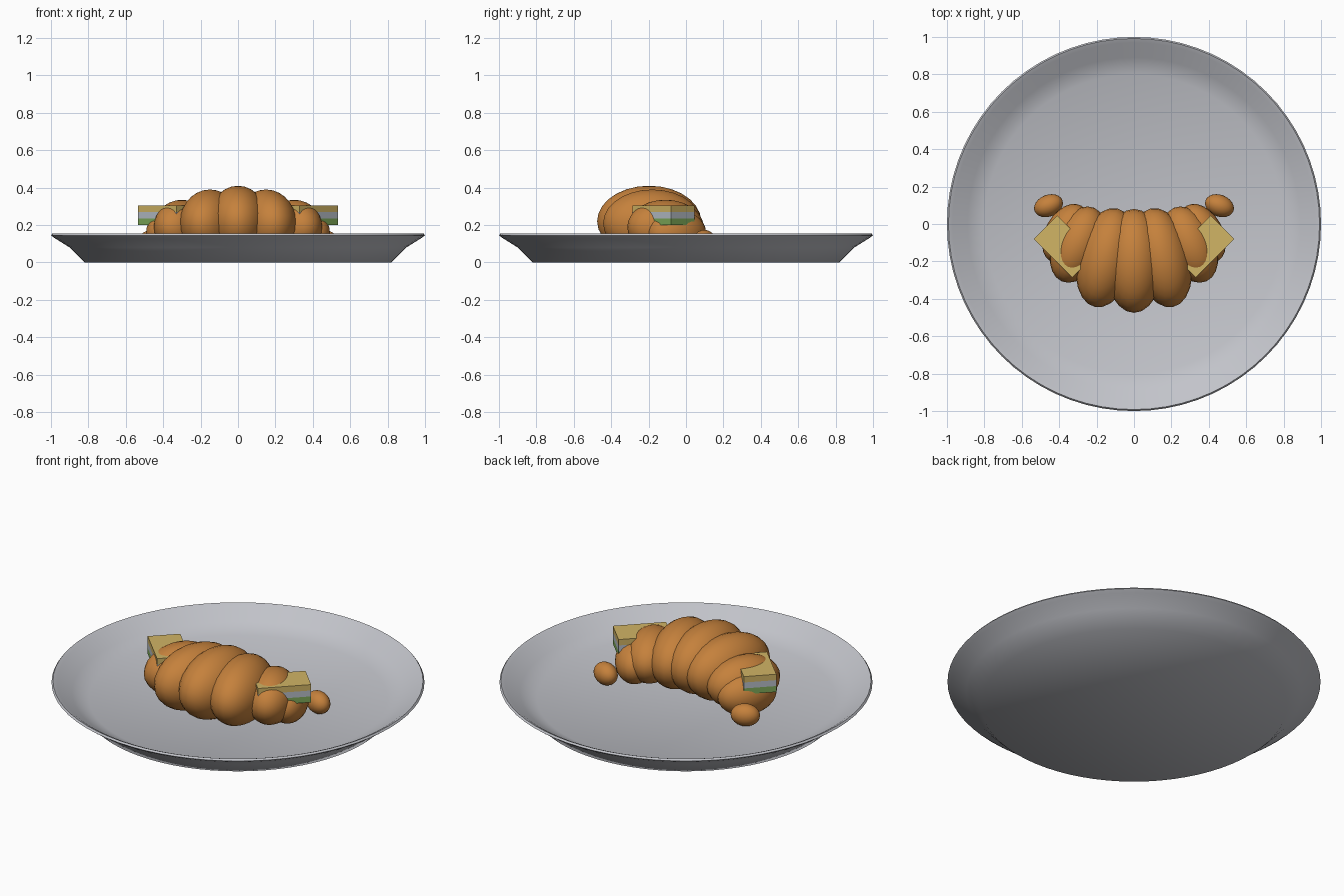
import bpy, bmesh, math
from mathutils import Matrix

if "Cube" in bpy.data.objects:
    bpy.data.objects.remove(bpy.data.objects["Cube"])


def material(name, rgb):
    m = bpy.data.materials.new(name)
    m.diffuse_color = (*rgb, 1)
    m.use_nodes = True
    m.node_tree.nodes["Principled BSDF"].inputs["Base Color"].default_value = m.diffuse_color
    return m


CERAMIC = material("pale grey ceramic", (0.54, 0.55, 0.59))
CRUST = material("golden brown crust", (0.56, 0.22, 0.045))
CHEESE = material("yellow cheese", (0.64, 0.46, 0.13))
HAM = material("cool grey filling", (0.48, 0.52, 0.58))
LEAF = material("green lettuce", (0.21, 0.40, 0.10))


def finish(name, bm, mat, smooth=None):
    bmesh.ops.recalc_face_normals(bm, faces=bm.faces)
    me = bpy.data.meshes.new(name)
    bm.to_mesh(me)
    bm.free()
    ob = bpy.data.objects.new(name, me)
    bpy.context.collection.objects.link(ob)
    me.materials.append(mat)
    if smooth:
        bpy.ops.object.select_all(action='DESELECT')
        ob.select_set(True)
        bpy.context.view_layer.objects.active = ob
        bpy.ops.object.shade_smooth_by_angle(angle=math.radians(smooth))
    return ob


# Plate: profile spun around the vertical axis
profile = [(0, 0), (0.82, 0), (0.90, 0.08), (0.98, 0.13), (1.0, 0.145),
           (0.992, 0.155), (0.97, 0.145), (0.89, 0.09), (0.80, 0.05), (0, 0.05)]
bm = bmesh.new()
verts = [bm.verts.new((r, 0, z)) for r, z in profile]
edges = [bm.edges.new(p) for p in zip(verts, verts[1:])]
bmesh.ops.spin(bm, geom=verts + edges, cent=(0, 0, 0), axis=(0, 0, 1),
               angle=math.tau, steps=72, use_merge=True)
bmesh.ops.remove_doubles(bm, verts=bm.verts, dist=1e-5)
finish("plate", bm, CERAMIC, 60)


# Croissant: fan of overlapping ellipsoid rolls, mirrored about x = 0
def roll(name, centre, size, angle):
    bm = bmesh.new()
    bmesh.ops.create_uvsphere(
        bm, u_segments=24, v_segments=14, radius=1,
        matrix=Matrix.Translation(centre)
        @ Matrix.Rotation(math.radians(angle), 4, 'Z')
        @ Matrix.Diagonal((*size, 1)))
    finish(name, bm, CRUST, 60)


# centre, (long, short, vertical) half sizes, direction of the long axis
rolls = [("shoulder_roll", (0.15, -0.18, 0.21), (0.27, 0.155, 0.18), 77),
         ("side_roll", (0.30, -0.11, 0.19), (0.215, 0.135, 0.145), 66),
         ("end_roll", (0.365, -0.05, 0.16), (0.17, 0.11, 0.12), 61),
         ("tip", (0.457, 0.098, 0.112), (0.08, 0.058, 0.062), 22)]
roll("middle_roll", (0, -0.197, 0.22), (0.278, 0.16, 0.19), 90)
for side, label in ((-1, "left"), (1, "right")):
    for name, (x, y, z), size, angle in rolls:
        roll(f"{label}_{name}", (side * x, y, z), size, -side * angle)

    # Filling: three stacked slabs poking out of the roll
    for name, z, mat in (("lettuce", 0.2175, LEAF), ("ham", 0.2525, HAM),
                         ("cheese", 0.2875, CHEESE)):
        bm = bmesh.new()
        bmesh.ops.create_cube(
            bm, size=1,
            matrix=Matrix.Translation((side * 0.37, -0.12, z))
            @ Matrix.Rotation(side * math.radians(45), 4, 'Z')
            @ Matrix.Diagonal((0.29, 0.177, 0.035, 1)))
        finish(f"{label}_{name}", bm, mat)
